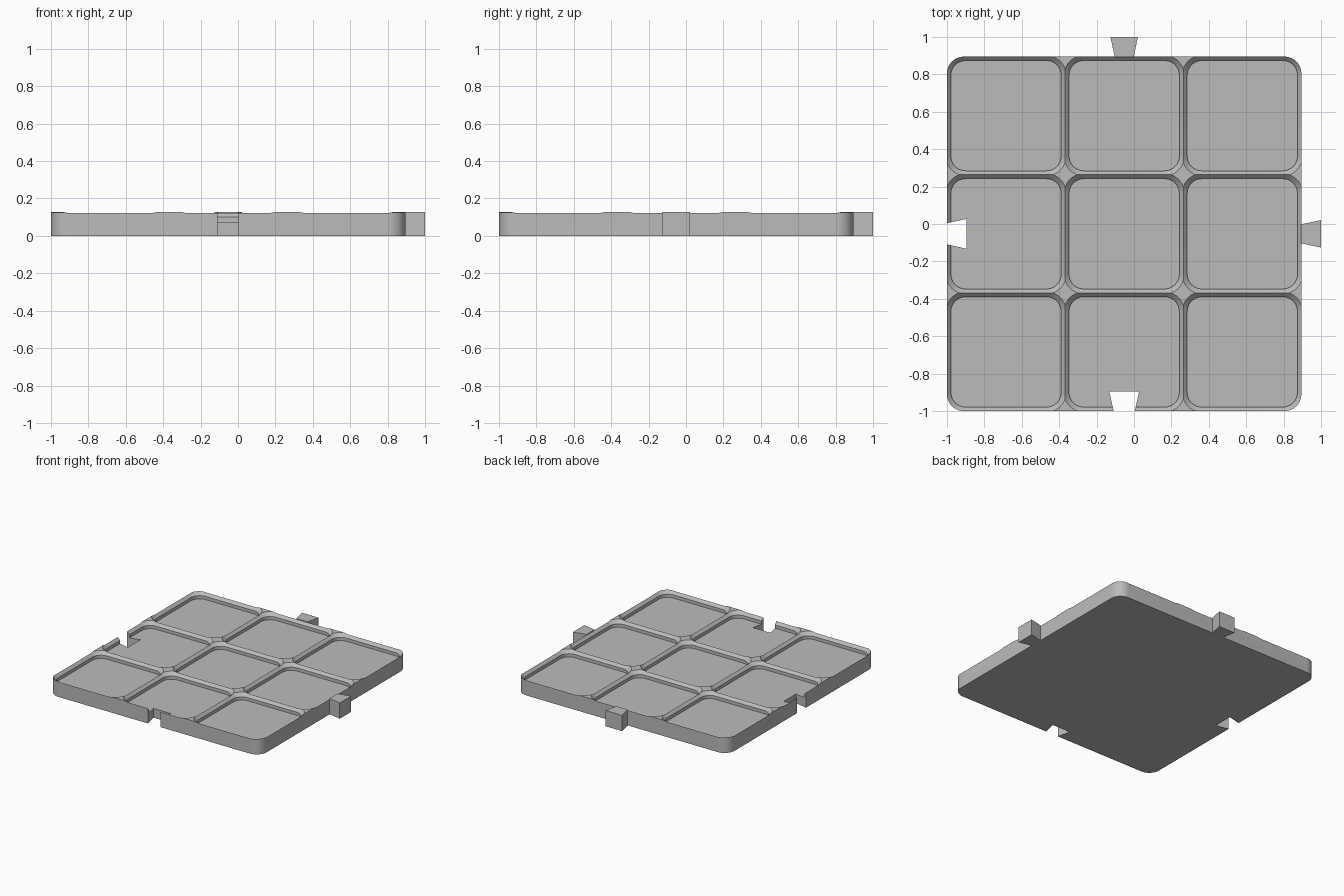
import bpy, bmesh, math

if "Cube" in bpy.data.objects:
    bpy.data.objects.remove(bpy.data.objects["Cube"])

HEIGHT = 0.128
MID = -0.0525          # plate centre in x and y
HALF = 0.9475          # plate half width
PITCH = HALF * 2 / 3

grey = bpy.data.materials.new("plain grey")
grey.use_nodes = True
colour = (0.5, 0.5, 0.5, 1)
grey.diffuse_color = colour
grey.node_tree.nodes["Principled BSDF"].inputs["Base Color"].default_value = colour


def rounded_square(half, radius, steps=10):
    points = []
    for corner in range(4):
        a0 = corner * math.pi / 2
        cx = (half - radius) * (1 if corner in (0, 3) else -1)
        cy = (half - radius) * (1 if corner < 2 else -1)
        for i in range(steps + 1):
            a = a0 + math.pi / 2 * i / steps
            points.append((cx + radius * math.cos(a), cy + radius * math.sin(a)))
    return points


def loft(name, sections, x=0, y=0):
    """Closed solid through a list of (outline, z) sections."""
    bm = bmesh.new()
    rings = [[bm.verts.new((px + x, py + y, z)) for px, py in outline]
             for outline, z in sections]
    for low, high in zip(rings, rings[1:]):
        for i in range(len(low)):
            j = (i + 1) % len(low)
            bm.faces.new((low[i], low[j], high[j], high[i]))
    bm.faces.new(rings[0][::-1])
    bm.faces.new(rings[-1])
    bmesh.ops.recalc_face_normals(bm, faces=bm.faces)
    mesh = bpy.data.meshes.new(name)
    bm.to_mesh(mesh)
    bm.free()
    mesh.materials.append(grey)
    obj = bpy.data.objects.new(name, mesh)
    bpy.context.collection.objects.link(obj)
    return obj


def select(obj):
    bpy.ops.object.select_all(action='DESELECT')
    obj.select_set(True)
    bpy.context.view_layer.objects.active = obj


def cut(target, cutter):
    cutter.hide_render = True
    select(target)
    mod = target.modifiers.new("cut", 'BOOLEAN')
    mod.operation = 'DIFFERENCE'
    mod.solver = 'EXACT'
    mod.object = cutter
    bpy.ops.object.modifier_apply(modifier=mod.name)
    bpy.data.objects.remove(cutter)


def dovetail(name, start, end, narrow, wide, low, high, along_x):
    """Flared prism running outward from start to end."""
    shape = [(-narrow, start), (narrow, start), (wide, end), (-wide, end)]
    shape = [(MID + a, b) for a, b in shape]
    if along_x:
        shape = [(b, a) for a, b in shape]
    return loft(name, [(shape, low), (shape, high)])


# Base plate
outline = rounded_square(HALF, 0.09)
plate = loft("base_plate", [(outline, 0), (outline, HEIGHT)], MID, MID)

# Nine pockets: flat floor, short upright wall, flared rim
for row in (-1, 0, 1):
    for col in (-1, 0, 1):
        floor = rounded_square(0.2945, 0.078)
        rim = rounded_square(0.3335, 0.117)
        pocket = loft("pocket_cutter", [(floor, 0.075), (floor, 0.101), (rim, 0.14)],
                      MID + col * PITCH, MID + row * PITCH)
        cut(plate, pocket)

# Dovetail slots in the front and right sides, matching tabs opposite
edge = MID + HALF
for along_x, slot_side, tab_side in ((False, "front", "back"), (True, "right", "left")):
    cut(plate, dovetail(slot_side + "_slot_cutter", -1.02, -0.895, 0.052, 0.08,
                        -0.1, 0.2, along_x))
    tab = dovetail(tab_side + "_tab", edge - 0.001, 1, 0.051, 0.0735, 0, HEIGHT, along_x)

select(plate)
bpy.ops.object.shade_smooth_by_angle(angle=math.radians(30))
